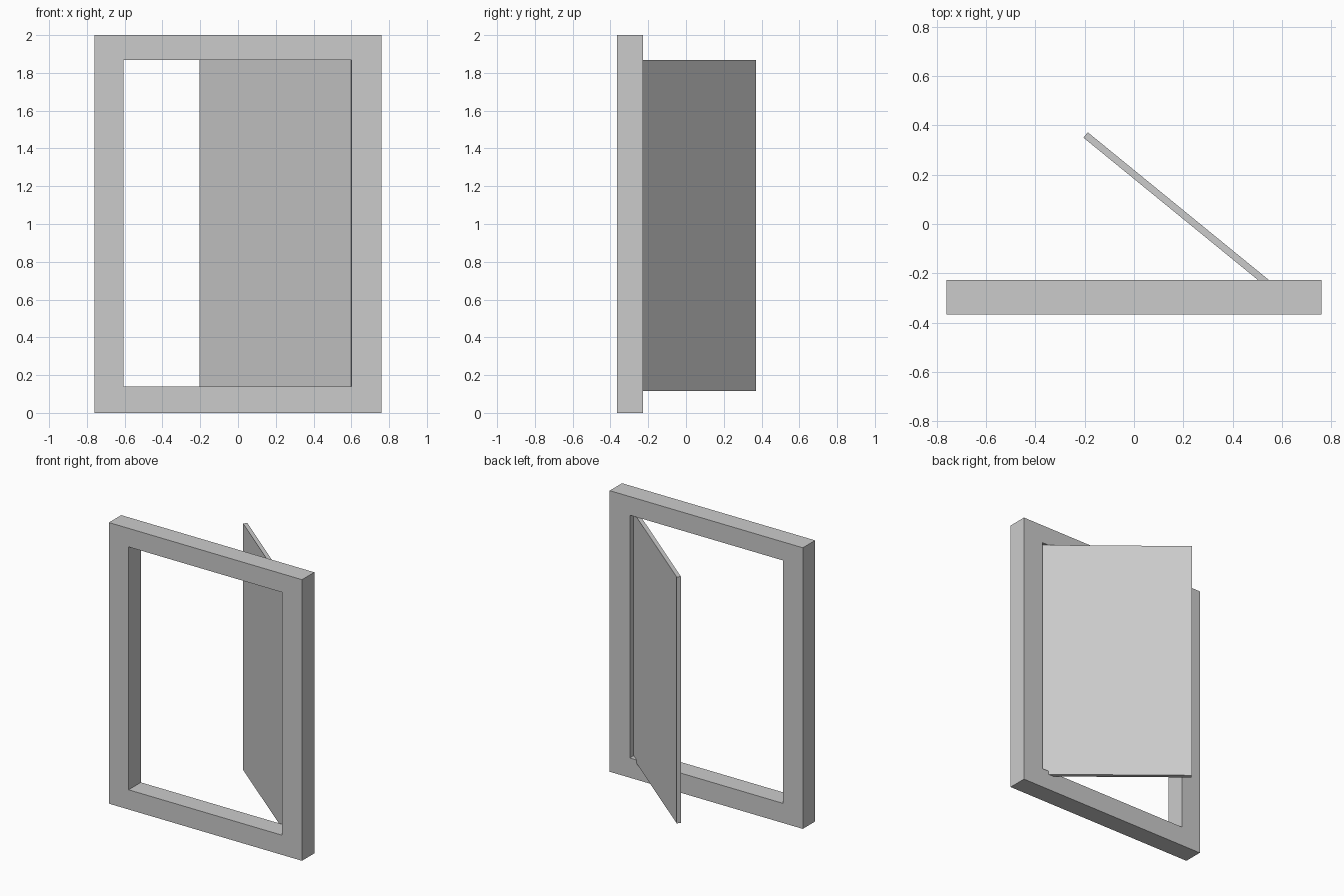
import bpy
import bmesh
from math import radians
from mathutils import Matrix, Vector

cube = bpy.data.objects.get("Cube")
if cube:
    bpy.data.objects.remove(cube, do_unlink=True)

# One plain grey for everything
grey = bpy.data.materials.new("plain_grey")
grey.use_nodes = True
colour = (0.6, 0.6, 0.6, 1)
grey.diffuse_color = colour
grey.node_tree.nodes["Principled BSDF"].inputs["Base Color"].default_value = colour


def add_object(name, bm):
    bmesh.ops.recalc_face_normals(bm, faces=bm.faces)
    mesh = bpy.data.meshes.new(name)
    bm.to_mesh(mesh)
    bm.free()
    mesh.materials.append(grey)
    obj = bpy.data.objects.new(name, mesh)
    bpy.context.collection.objects.link(obj)
    return obj


def rectangle(bm, x0, x1, z0, z1, y):
    return [bm.verts.new((x, y, z))
            for x, z in ((x0, z0), (x1, z0), (x1, z1), (x0, z1))]


# Window frame: mitred ring between two rectangles, extruded backwards
FRONT, BACK = -0.366, -0.228
bm = bmesh.new()
outer = rectangle(bm, -0.76, 0.76, 0, 2, FRONT)
inner = rectangle(bm, -0.605, 0.602, 0.14, 1.868, FRONT)
for i in range(4):
    j = (i + 1) % 4
    bm.faces.new((outer[i], outer[j], inner[j], inner[i]))
ring = bmesh.ops.extrude_face_region(bm, geom=bm.faces[:])
moved = [g for g in ring["geom"] if isinstance(g, bmesh.types.BMVert)]
bmesh.ops.translate(bm, verts=moved, vec=(0, BACK - FRONT, 0))
add_object("window_frame", bm)

# Open sash: thin panel swung back about its hinge edge at the left jamb
WIDTH, THICK, BOTTOM, TOP = 1.035, 0.028, 0.115, 1.868
bm = bmesh.new()
bmesh.ops.create_cube(bm, size=1)
bmesh.ops.scale(bm, verts=bm.verts, vec=(WIDTH, THICK, TOP - BOTTOM))
bmesh.ops.translate(bm, verts=bm.verts, vec=(-WIDTH / 2, THICK / 2, (TOP - BOTTOM) / 2))
sash = add_object("open_sash", bm)
hinge = Vector((0.597, -0.304, BOTTOM))
sash.matrix_world = Matrix.Translation(hinge) @ Matrix.Rotation(radians(-39.2), 4, "Z")
